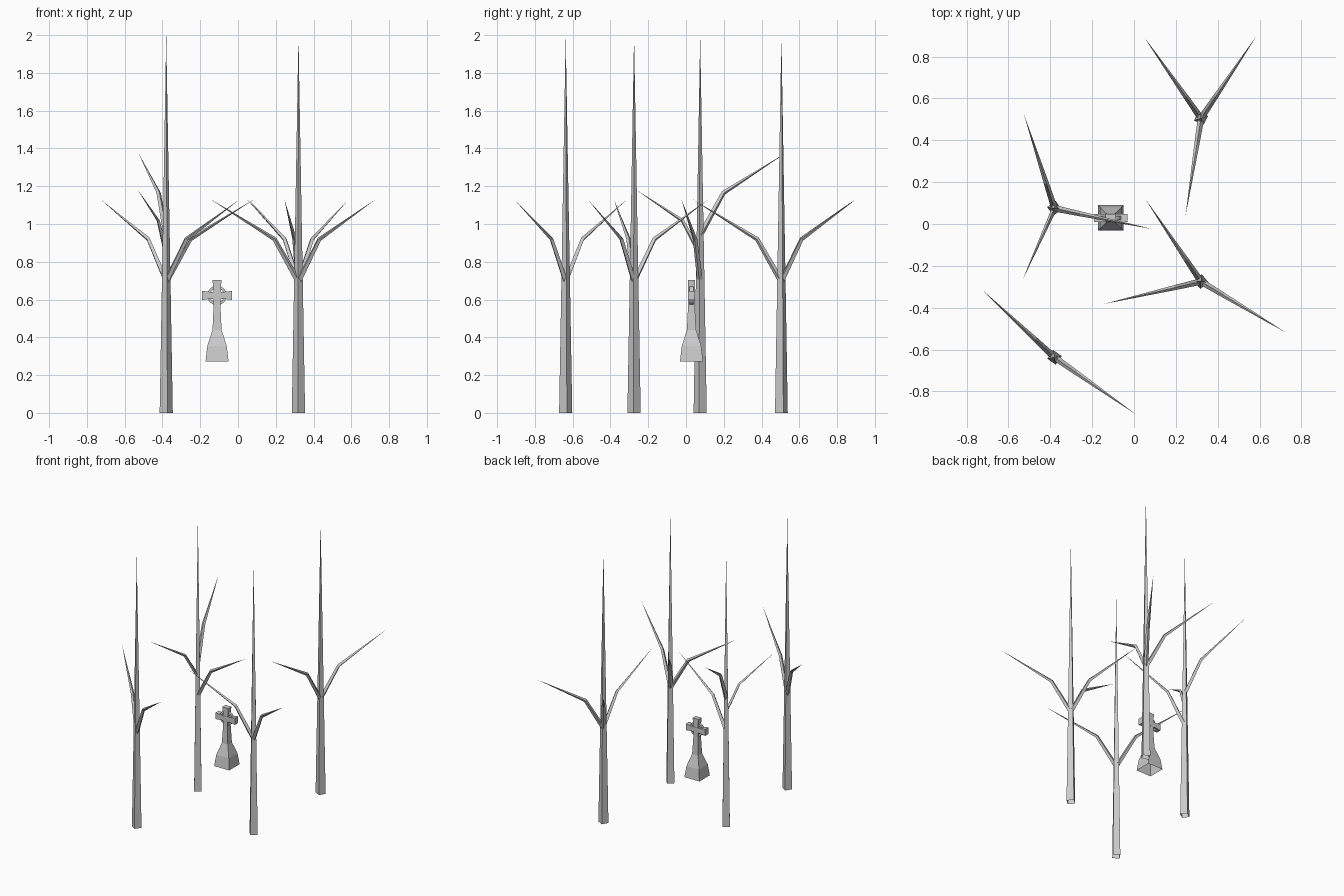
import bpy, bmesh
from math import cos, sin, pi, radians
from mathutils import Vector

cube = bpy.data.objects.get("Cube")
if cube:
    bpy.data.objects.remove(cube, do_unlink=True)

grey = bpy.data.materials.new("stone_grey")
grey.use_nodes = True
grey.diffuse_color = (0.6, 0.6, 0.6, 1)
grey.node_tree.nodes["Principled BSDF"].inputs["Base Color"].default_value = (0.6, 0.6, 0.6, 1)


def finish(name, bm):
    mesh = bpy.data.meshes.new(name)
    bm.to_mesh(mesh)
    bm.free()
    mesh.materials.append(grey)
    obj = bpy.data.objects.new(name, mesh)
    bpy.context.collection.objects.link(obj)
    return obj


def square(center, side, up, half, turn=pi / 4):
    """Four corners around center in the plane of side and up."""
    r = half * 2 ** 0.5
    return [center + side * r * cos(turn + k * pi / 2) + up * r * sin(turn + k * pi / 2)
            for k in range(4)]


def loft(name, rings, tip=None):
    """Skin a stack of rings, open at the start, closed by a flat end or a pointed tip."""
    bm = bmesh.new()
    loops = [[bm.verts.new(p) for p in ring] for ring in rings]
    n = len(rings[0])
    for a, b in zip(loops, loops[1:]):
        for i in range(n):
            bm.faces.new((a[i], a[(i + 1) % n], b[(i + 1) % n], b[i]))
    if tip is None:
        bm.faces.new(loops[-1])
    else:
        point = bm.verts.new(tip)
        for i in range(n):
            bm.faces.new((loops[-1][i], loops[-1][(i + 1) % n], point))
    bmesh.ops.recalc_face_normals(bm, faces=bm.faces)
    return finish(name, bm)


def branch(name, x, y, angle, z=0.695, size=1.0):
    """A bent, pointed limb with a ridge on top, growing out of the trunk."""
    a = radians(angle)
    out, side = Vector((cos(a), sin(a), 0)), Vector((-sin(a), cos(a), 0))
    root = Vector((x, y, z))
    elbow = root + (out * 0.13 + Z * 0.225) * size
    tip = root + (out * 0.475 + Z * 0.435) * size
    d0, d1 = (elbow - root).normalized(), (tip - elbow).normalized()
    bend = (d0 + d1).normalized()
    loft(name, [square(root, side, side.cross(d0), 0.011 * size, 0),
                square(elbow, side, side.cross(bend), 0.0085 * size, 0)], tip)


X, Y, Z = Vector((1, 0, 0)), Vector((0, 1, 0)), Vector((0, 0, 1))

# Bare trees: position, trunk turn, branches as (angle, start height, size)
trees = {
    "back_left": (0.32, 0.505, 62, [(56,), (125,), (261,)]),
    "front_left": (0.32, -0.275, 40, [(124,), (193,), (-31,)]),
    "back_right": (-0.38, 0.075, 35, [(108, 0.94), (246, 0.84, 0.79), (-12,)]),
    "front_right": (-0.38, -0.637, 55, [(137,), (-35,)]),
}
for place, (x, y, turn, limbs) in trees.items():
    base = Vector((x, y, 0))
    loft(place + "_trunk", [square(base, X, Y, 0.025, radians(turn + 45))], base + Z * 2)
    for i, limb in enumerate(limbs):
        branch(f"{place}_branch_{i + 1}", x, y, *limb)

# Stone cross: flared foot running into the shaft
cx, cy, hub = -0.111, 0.029, 0.622
profile = [(0.273, 0.061), (0.355, 0.051), (0.44, 0.024), (0.57, 0.018), (0.66, 0.02), (0.703, 0.024)]
shaft = loft("cross_shaft", [square(Vector((cx, cy, z)), X, Y, h) for z, h in profile])
for v in shaft.data.vertices:  # the upper part is thinner front to back
    if v.co.z > 0.6:
        v.co.y = cy + (0.018 if v.co.y > cy else -0.018)

# Arms that widen towards their ends
for name, s in (("cross_left_arm", 1), ("cross_right_arm", -1)):
    rings = []
    for reach, half in ((0, 0.018), (0.04, 0.019), (0.079, 0.024)):
        rings.append([Vector((cx + s * reach, cy + j * 0.019, hub + k * half))
                      for j, k in ((-1, -1), (1, -1), (1, 1), (-1, 1))])
    loft(name, rings)

# Ring around the crossing
bm = bmesh.new()
n = 16
loops = []
for i in range(n):
    a = 2 * pi * i / n
    loops.append([bm.verts.new((cx + r * cos(a), cy + d, hub + r * sin(a)))
                  for r, d in ((0.038, -0.01), (0.052, -0.01), (0.052, 0.01), (0.038, 0.01))])
for i in range(n):
    p, q = loops[i], loops[(i + 1) % n]
    for k in range(4):
        bm.faces.new((p[k], p[(k + 1) % 4], q[(k + 1) % 4], q[k]))
bmesh.ops.recalc_face_normals(bm, faces=bm.faces)
finish("cross_ring", bm)
